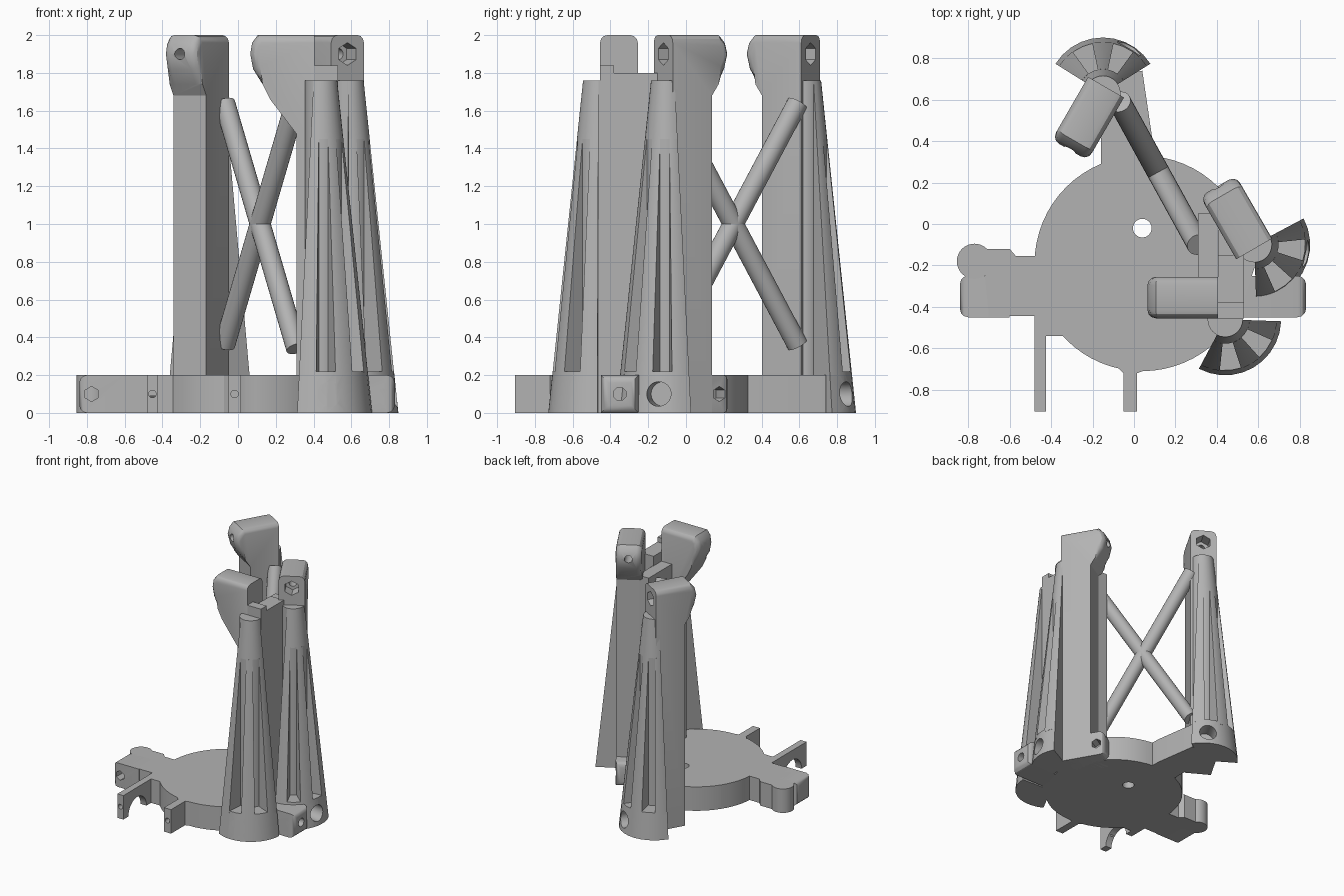
import bpy, bmesh
from math import radians, cos, sin, pi
from mathutils import Vector, Matrix

cube = bpy.data.objects.get("Cube")
if cube:
    bpy.data.objects.remove(cube, do_unlink=True)

grey = bpy.data.materials.new("plain_grey")
grey.use_nodes = True
COLOUR = (0.45, 0.45, 0.45, 1)
grey.diffuse_color = COLOUR
grey.node_tree.nodes["Principled BSDF"].inputs["Base Color"].default_value = COLOUR


def make(name, bm, matrix=None):
    if matrix:
        bm.transform(matrix)
    bmesh.ops.recalc_face_normals(bm, faces=bm.faces)
    mesh = bpy.data.meshes.new(name)
    bm.to_mesh(mesh)
    bm.free()
    mesh.materials.append(grey)
    ob = bpy.data.objects.new(name, mesh)
    bpy.context.scene.collection.objects.link(ob)
    return ob


def loft(name, low, high, z0, z1, matrix=None):
    """Solid between two outlines with equal point counts."""
    bm = bmesh.new()
    a = [bm.verts.new((x, y, z0)) for x, y in low]
    b = [bm.verts.new((x, y, z1)) for x, y in high]
    bm.faces.new(a)
    bm.faces.new(b)
    n = len(a)
    for i in range(n):
        j = (i + 1) % n
        bm.faces.new((a[i], a[j], b[j], b[i]))
    return make(name, bm, matrix)


def slab(name, pts, z0=0, z1=0.2):
    return loft(name, pts, pts, z0, z1)


def box(name, x0, x1, y0, y1, z0=0, z1=0.2):
    return slab(name, [(x0, y0), (x1, y0), (x1, y1), (x0, y1)], z0, z1)


def rod(name, p, q, r, sides=32, r2=None):
    p, q = Vector(p), Vector(q)
    bm = bmesh.new()
    bmesh.ops.create_cone(bm, cap_ends=True, segments=sides, radius1=r,
                          radius2=r if r2 is None else r2, depth=(q - p).length)
    turn = (q - p).to_track_quat('Z', 'Y').to_matrix().to_4x4()
    return make(name, bm, Matrix.Translation((p + q) / 2) @ turn)


def combine(ob, others, op='DIFFERENCE'):
    """Apply booleans and drop the helper solids."""
    for o in others:
        m = ob.modifiers.new("cut", 'BOOLEAN')
        m.operation, m.object, m.solver = op, o, 'EXACT'
    dg = bpy.context.evaluated_depsgraph_get()
    dg.update()
    mesh = bpy.data.meshes.new_from_object(ob.evaluated_get(dg))
    ob.modifiers.clear()
    ob.data = mesh
    for o in others:
        bpy.data.objects.remove(o, do_unlink=True)
    return ob


def frame(x, y, deg):
    return Matrix.Translation((x, y, 0)) @ Matrix.Rotation(radians(deg), 4, 'Z')


# Upright with overhanging head: side profile (along, z) swept 0.2 wide
def upright(name, profile, place):
    bm = bmesh.new()
    sides = [[bm.verts.new((d, w, z)) for d, z in profile] for w in (-0.1, 0.1)]
    n = len(profile)
    for s in sides:
        bm.faces.new(s)
    for i in range(n):
        j = (i + 1) % n
        bm.faces.new((sides[0][i], sides[0][j], sides[1][j], sides[1][i]))
    rim = [e for e in bm.edges if all(v.co.z > 1.7 for v in e.verts)
           and abs(e.verts[0].co.y - e.verts[1].co.y) < 0.01]
    bmesh.ops.bevel(bm, geom=rim, offset=0.04, segments=3, profile=0.5, affect='EDGES')
    ob = make(name, bm, place)
    at = lambda d: place @ Vector((d, 0, 1.9))
    return combine(ob, [rod("nut", at(-0.1), at(0.1), 0.06, 6),
                        rod("bolt", at(0.05), at(0.5), 0.03)])


column = [(0, 0), (0.24, 0), (0.24, 1.68), (0.28, 1.74), (0.33, 1.82),
          (0.35, 1.9), (0.335, 1.96), (0.3, 2), (0, 2)]
bracket = [(0, 0), (0.075, 0), (0.075, 1.45), (0.235, 1.66), (0.275, 1.74),
           (0.325, 1.82), (0.34, 1.9), (0.33, 1.96), (0.3, 2), (0, 2)]
upright("back_upright", column, frame(-0.135, 0.66, 240))
upright("left_upright", column, frame(0.58, -0.12, 120))
upright("front_upright", bracket, frame(0.405, -0.355, 180))


# Tapered ribbed buttress
def radius(z):
    return 0.27 - 0.105 * z


def sector(r, a0, a1, steps=10):
    arc = [radians(a0 + (a1 - a0) * i / steps) for i in range(steps + 1)]
    return [(0, 0)] + [(r * cos(a), r * sin(a)) for a in arc]


def buttress(name, x, y, deg, hole):
    place = frame(x, y, deg)

    def part(label, a0, a1, r0, r1, z0, z1):
        return loft(name + label, sector(r0, a0, a1), sector(r1, a0, a1), z0, z1, place)

    foot = part("_foot", -58, 58, radius(0), radius(0.22), 0, 0.22)
    h = radians(hole)
    at = lambda d: (x + d * cos(h), y + d * sin(h), 0.1)
    combine(foot, [rod("bore", at(0.12), at(0.4), 0.065)])
    fade = 1.45
    part("_core", -58, 58, radius(fade), radius(fade), 0.2, fade)
    part("_cap", -58, 58, radius(fade), radius(1.76), fade, 1.76)
    for i, (a0, a1) in enumerate([(-58, -36), (-12, 12), (36, 58)]):
        part("_rib_%d" % i, a0, a1, radius(0.2), radius(fade), 0.2, fade)
    rod(name + "_post", (x, y, 0), (x, y, 1.76), 0.085)


buttress("back_buttress", -0.15, 0.63, 90, 60)
buttress("front_buttress", 0.44, -0.46, -60, -80)
buttress("left_buttress", 0.58, -0.10, -30, -10)

# Wall tying the two left towers together
box("tie_wall", 0.31, 0.41, -0.45, 0.05, 0, 1.72)
box("tie_post", 0.405, 0.53, -0.40, -0.15, 0, 1.8)
box("head_seat", 0.405, 0.53, -0.455, -0.38, 0, 1.84)

# Crossed struts
rod("strut_down", (-0.07, 0.59, 1.64), (0.31, -0.1, 0.34), 0.055, 24)
rod("strut_up", (-0.07, 0.59, 0.36), (0.31, -0.1, 1.66), 0.055, 24)


# Base plate with arm, legs and neck
base = rod("base_plate", (0.04, -0.19, 0), (0.04, -0.19, 0.2), 0.52, 64)
arm = slab("arm", [(-0.7, -0.445), (-0.2, -0.445), (-0.2, -0.155), (-0.57, -0.155),
                   (-0.6, -0.12), (-0.72, -0.12), (-0.72, -0.25)])
neck = slab("neck", [(-0.16, 0.1), (0.1, 0.1), (0.09, 0.4), (0.04, 0.74), (-0.16, 0.7)])
pad = slab("pad", [(0.25, -0.5), (0.5, -0.45), (0.62, -0.1), (0.45, 0.1), (0.25, 0.1)])
leg_a = slab("leg_a", [(-0.48, -0.3), (-0.48, -0.905), (-0.425, -0.905),
                       (-0.425, -0.54), (-0.3, -0.54), (-0.3, -0.3)])
leg_b = slab("leg_b", [(-0.1, -0.6), (-0.1, -0.67), (-0.05, -0.72), (-0.05, -0.905),
                       (0.015, -0.905), (0.015, -0.72), (0.07, -0.7), (0.11, -0.6)])
combine(base, [arm, neck, pad, leg_a, leg_b], 'UNION')
combine(base, [
    rod("bay", (-0.365, -0.105, -0.1), (-0.365, -0.105, 0.3), 0.205, 48),
    rod("centre_hole", (0.04, -0.02, -0.1), (0.04, -0.02, 0.3), 0.045),
    rod("leg_arch", (-0.55, -0.72, 0), (-0.4, -0.72, 0), 0.12),
    rod("pin_a", (-0.453, -1, 0.1), (-0.453, -0.8, 0.1), 0.02, 16),
    rod("pin_b", (-0.018, -1, 0.1), (-0.018, -0.8, 0.1), 0.02, 16)])

# Ring lug
lug = rod("ring_lug", (-0.77, -0.18, 0), (-0.77, -0.18, 0.2), 0.085)
combine(lug, [rod("eye", (-0.77, -0.18, -0.1), (-0.77, -0.18, 0.3), 0.045)])


# Clamp bosses with chamfered tips and cross holes
def boss(name, x, y, deg, length):
    place = frame(x, y, deg)
    bm = bmesh.new()
    bmesh.ops.create_cube(bm, size=1, matrix=Matrix.Translation((length / 2, 0, 0.1))
                          @ Matrix.Diagonal((length, 0.2, 0.2, 1)))
    tip = [e for e in bm.edges if all(v.co.x > length - 0.01 for v in e.verts)]
    bmesh.ops.bevel(bm, geom=tip, offset=0.04, segments=3, profile=0.5, affect='EDGES')
    ob = make(name, bm, place)
    at = lambda d, w: place @ Vector((d, w, 0.1))
    side = length - 0.065
    return combine(ob, [rod("bolt", at(length - 0.15, 0), at(length + 0.1, 0), 0.035, 12),
                        rod("nut", at(side, -0.2), at(side, 0), 0.04, 6),
                        rod("nut", at(side, 0), at(side, 0.2), 0.04, 6)])


boss("left_boss", 0.4, -0.35, 0, 0.43)
boss("right_boss", -0.6, -0.35, 180, 0.24)
boss("back_left_boss", 0.58, -0.12, 120, 0.35)

# Smooth curved sides, keep edges crisp
bpy.ops.object.select_all(action='DESELECT')
for ob in bpy.context.scene.objects:
    if ob.type == 'MESH':
        ob.select_set(True)
        bpy.context.view_layer.objects.active = ob
bpy.ops.object.shade_smooth_by_angle(angle=radians(30))
